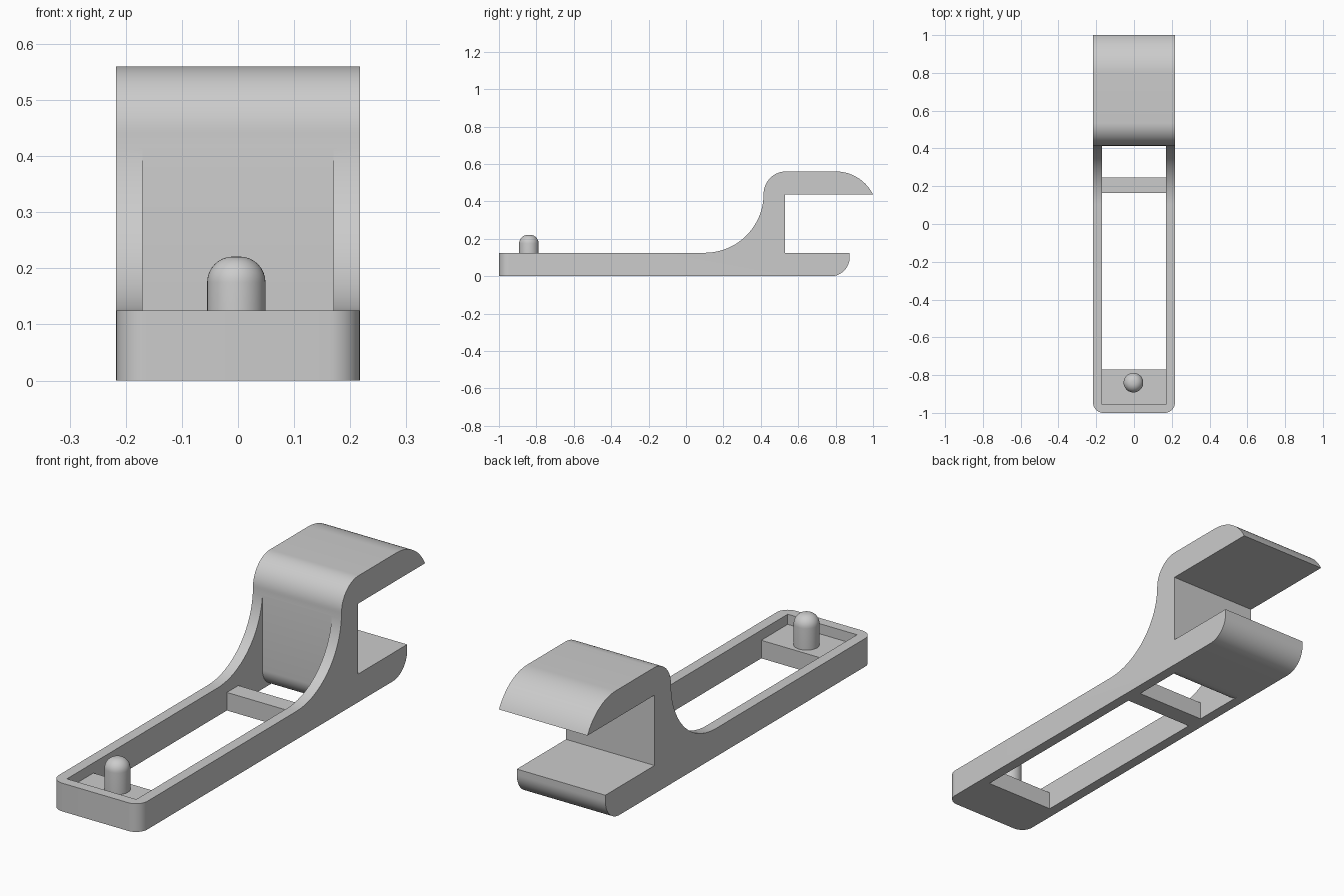
import bpy, bmesh
from math import sin, cos, radians

if "Cube" in bpy.data.objects:
    bpy.data.objects.remove(bpy.data.objects["Cube"])

HALF_W = 0.217      # outer half width
HALF_IN = 0.17      # half width between the rails
FLOOR_Z = 0.08      # height of pocket floor and cross bar

grey = bpy.data.materials.new("plain grey")
grey.use_nodes = True
colour = (0.6, 0.6, 0.6, 1)
grey.diffuse_color = colour
grey.node_tree.nodes["Principled BSDF"].inputs["Base Color"].default_value = colour


def finish(bm, name):
    bmesh.ops.recalc_face_normals(bm, faces=bm.faces)
    mesh = bpy.data.meshes.new(name)
    bm.to_mesh(mesh)
    bm.free()
    obj = bpy.data.objects.new(name, mesh)
    bpy.context.collection.objects.link(obj)
    mesh.materials.append(grey)
    return obj


def arc(cy, cz, r, start, end, steps=20):
    angles = [radians(start + (end - start) * i / steps) for i in range(steps + 1)]
    return [(cy + r * cos(a), cz + r * sin(a)) for a in angles]


def prism(profile, half):
    """Side profile in y, z drawn across the width."""
    bm = bmesh.new()
    face = bm.faces.new([bm.verts.new((-half, y, z)) for y, z in profile])
    new = bmesh.ops.extrude_face_region(bm, geom=[face])["geom"]
    verts = [g for g in new if isinstance(g, bmesh.types.BMVert)]
    bmesh.ops.translate(bm, verts=verts, vec=(2 * half, 0, 0))
    return bm


def box(name, y0, y1):
    return finish(prism([(y0, 0), (y1, 0), (y1, FLOOR_Z), (y0, FLOOR_Z)], HALF_IN), name)


def smooth(obj):
    bpy.ops.object.select_all(action="DESELECT")
    obj.select_set(True)
    bpy.context.view_layer.objects.active = obj
    bpy.ops.object.shade_smooth_by_angle(angle=radians(30))


# Clip body: long frame, swept neck and open jaw
body_profile = (
    [(-1, 0)]
    + arc(0.775, 0.1, 0.1, -90, 0)
    + [(0.875, 0.125), (0.53, 0.125), (0.53, 0.437)]
    + arc(0.8, 0.336, 0.224, 26.8, 90)
    + arc(0.535, 0.44, 0.12, 90, 180)
    + arc(0.1, 0.44, 0.315, 0, -90)[1:]
    + [(-1, 0.125)]
)
bm = prism(body_profile, HALF_W)
corners = [e for e in bm.edges
           if all(v.co.y < -0.99 for v in e.verts)
           and abs(e.verts[0].co.z - e.verts[1].co.z) > 0.1]
bmesh.ops.bevel(bm, geom=corners, offset=0.055, segments=10, profile=0.5, affect="EDGES")
body = finish(bm, "clip_body")

# Opening between the rails, rounded under the neck
opening_profile = (
    [(-0.955, -0.1), (0.499, -0.1)]
    + arc(0.499, 0.085, 0.085, -90, -180)
    + [(0.414, 0.7), (-0.955, 0.7)]
)
cutter = finish(prism(opening_profile, HALF_IN), "opening_cutter")
cut = body.modifiers.new("opening", "BOOLEAN")
cut.operation = "DIFFERENCE"
cut.solver = "EXACT"
cut.object = cutter
bpy.context.view_layer.objects.active = body
bpy.ops.object.modifier_apply(modifier=cut.name)
bpy.data.objects.remove(cutter)
smooth(body)

# Floor under the post and the bar between the rails
box("front_floor", -0.955, -0.77)
box("cross_bar", 0.165, 0.245)

# Round-topped post
bm = bmesh.new()
bmesh.ops.create_cone(bm, cap_ends=True, segments=40, radius1=0.052, radius2=0.052,
                      depth=0.221 - FLOOR_Z)
bmesh.ops.translate(bm, verts=bm.verts, vec=(-0.003, -0.84, (0.221 + FLOOR_Z) / 2))
rim = [e for e in bm.edges if all(v.co.z > 0.2 for v in e.verts)]
bmesh.ops.bevel(bm, geom=rim, offset=0.046, segments=8, profile=0.5, affect="EDGES")
smooth(finish(bm, "post"))
